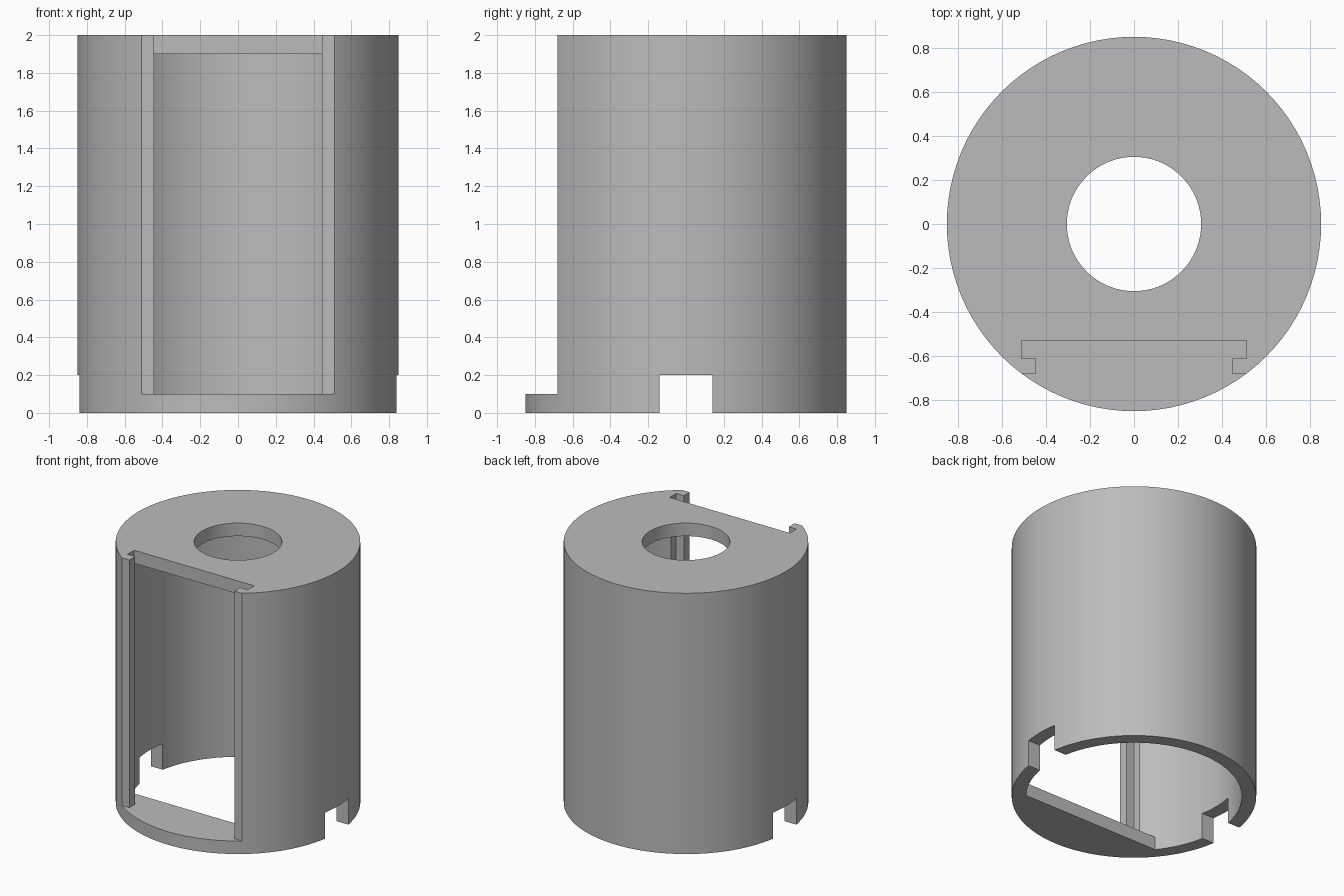
import bpy, bmesh, math

if "Cube" in bpy.data.objects:
    bpy.data.objects.remove(bpy.data.objects["Cube"], do_unlink=True)

SEGMENTS = 96


def material(name, colour):
    mat = bpy.data.materials.new(name)
    mat.use_nodes = True
    mat.diffuse_color = colour
    mat.node_tree.nodes["Principled BSDF"].inputs["Base Color"].default_value = colour
    return mat


def prism(name, outline, bottom, top):
    """Extrude a flat outline upwards from bottom to top."""
    bm = bmesh.new()
    base = bm.faces.new([bm.verts.new((x, y, bottom)) for x, y in outline])
    sides = bmesh.ops.extrude_face_region(bm, geom=[base])
    moved = [v for v in sides["geom"] if isinstance(v, bmesh.types.BMVert)]
    bmesh.ops.translate(bm, verts=moved, vec=(0, 0, top - bottom))
    bmesh.ops.recalc_face_normals(bm, faces=bm.faces[:])
    mesh = bpy.data.meshes.new(name)
    bm.to_mesh(mesh)
    bm.free()
    obj = bpy.data.objects.new(name, mesh)
    bpy.context.collection.objects.link(obj)
    return obj


def circle(radius):
    steps = [math.tau * i / SEGMENTS for i in range(SEGMENTS)]
    return [(radius * math.cos(a), radius * math.sin(a)) for a in steps]


def box(x0, x1, y0, y1):
    return [(x0, y0), (x1, y0), (x1, y1), (x0, y1)]


def cut(target, cutter):
    """Subtract the cutter from the target, then remove the cutter."""
    cutter.hide_render = True
    mod = target.modifiers.new("cut", "BOOLEAN")
    mod.operation = "DIFFERENCE"
    mod.solver = "EXACT"
    mod.object = cutter
    bpy.context.view_layer.objects.active = target
    bpy.ops.object.modifier_apply(modifier=mod.name)
    bpy.data.objects.remove(cutter, do_unlink=True)


# Solid outer drum
housing = prism("cylindrical_housing", circle(0.85), 0, 2)

# Hollow inside, open below except for the front floor ledge
cavity = prism("cavity_cutter", circle(0.75), -0.1, 1.9)
cut(cavity, prism("ledge_keeper", box(-1, 1, -1, -0.47), -0.2, 0.1))
cut(housing, cavity)

# Round hole in the top plate
cut(housing, prism("top_hole_cutter", circle(0.305), 1.8, 2.1))

# Front opening with a sliding-panel groove behind two lips
half = [(0.51, -0.53), (0.51, -0.61), (0.445, -0.61), (0.445, -0.68), (1, -0.68), (1, -1)]
outline = half + [(-x, y) for x, y in reversed(half)]
cut(housing, prism("panel_slot_cutter", outline, 0.1, 2.1))

# Notches in the bottom rim on both sides
for side in (-1, 1):
    x0, x1 = sorted((side * 0.6, side))
    cut(housing, prism("notch_cutter", box(x0, x1, -0.14, 0.14), -0.1, 0.2))

# Finish
housing.data.materials.clear()
housing.data.materials.append(material("plain grey", (0.5, 0.5, 0.5, 1)))
for face in housing.data.polygons:
    face.material_index = 0
bpy.ops.object.select_all(action="DESELECT")
housing.select_set(True)
bpy.context.view_layer.objects.active = housing
bpy.ops.object.shade_smooth_by_angle(angle=math.radians(30))
